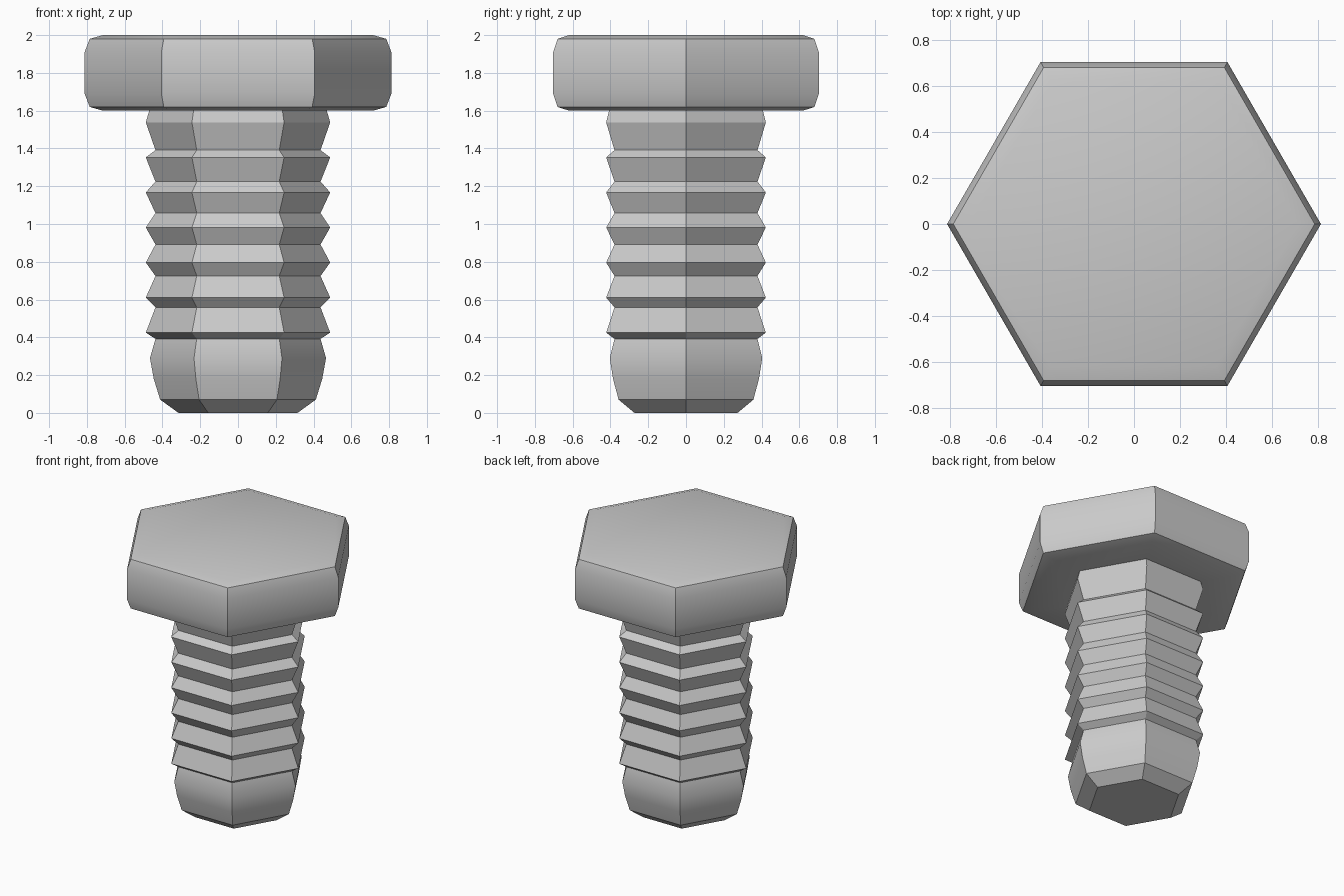
import bpy, bmesh, math

if "Cube" in bpy.data.objects:
    bpy.data.objects.remove(bpy.data.objects["Cube"])


def hex_lathe(name, profile, cap_first=False, cap_last=False):
    """Stack hexagonal rings from (corner radius, z) pairs, listed bottom to top."""
    bm = bmesh.new()
    rings = [[bm.verts.new((r * math.cos(i * math.pi / 3),
                            r * math.sin(i * math.pi / 3), z)) for i in range(6)]
             for r, z in profile]
    for a, b in zip(rings, rings[1:]):
        for i in range(6):
            j = (i + 1) % 6
            bm.faces.new((a[i], a[j], b[j], b[i]))
    if cap_first:
        bm.faces.new(rings[0][::-1])
    if cap_last:
        bm.faces.new(rings[-1])
    mesh = bpy.data.meshes.new(name)
    bm.to_mesh(mesh)
    bm.free()
    ob = bpy.data.objects.new(name, mesh)
    bpy.context.collection.objects.link(ob)
    bpy.ops.object.select_all(action='DESELECT')
    ob.select_set(True)
    bpy.context.view_layer.objects.active = ob
    bpy.ops.object.shade_smooth_by_angle(angle=math.radians(30))
    return ob


# Ridged shank: rounded tip, then seven ridges whose pitch grows upward
shank = [(0.315, 0.0), (0.412, 0.07), (0.446, 0.18), (0.466, 0.29)]
for k in range(7):
    shank.append((0.437, 0.392 + 0.1665 * k))
    shank.append((0.488, 0.425 + 0.1855 * k))
shank.append((0.47, 1.6))
hex_lathe("bolt_shank", shank, cap_first=True)

# Hexagonal head with softened rims, open only where the shank joins
head = [(0.47, 1.6), (0.715, 1.6), (0.785, 1.62), (0.812, 1.69),
        (0.812, 1.91), (0.785, 1.98), (0.715, 2.0)]
hex_lathe("bolt_head", head, cap_last=True)
